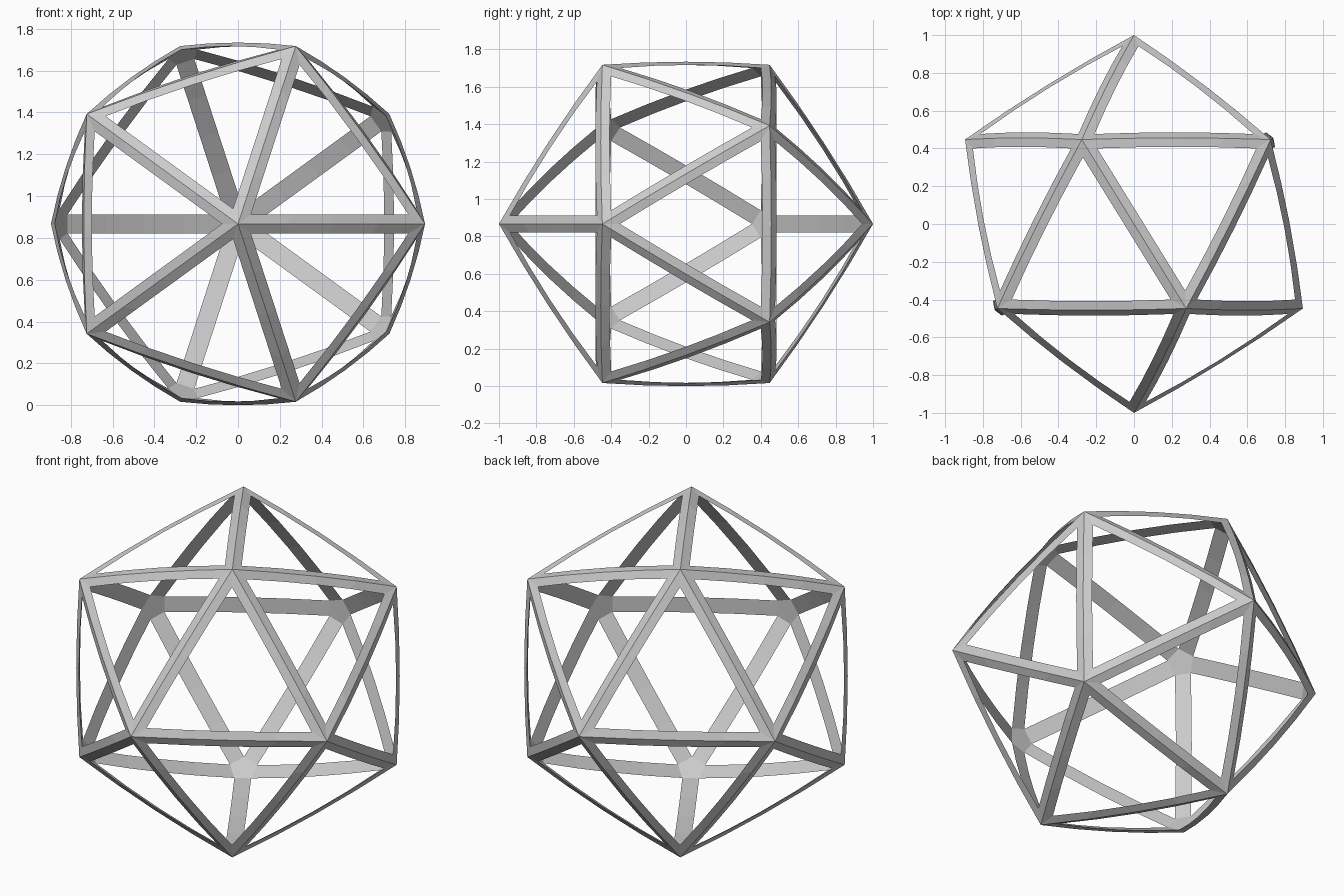
import bpy, bmesh
from math import cos, sin, pi, sqrt
from mathutils import Vector
from itertools import combinations

if "Cube" in bpy.data.objects:
    bpy.data.objects.remove(bpy.data.objects["Cube"])

INSET = 0.096    # corner of each triangular opening, measured from the vertex
BULGE = 0.0165   # outward bow of each strut at its middle
SEGS = 4
RISE = 0.867     # centre height

# icosahedron corners: poles on the y axis, two staggered rings
r, h = 2 / sqrt(5), 1 / sqrt(5)
pts = [Vector((0, -1, 0)), Vector((0, 1, 0))]
for i in range(5):
    a = i * 2 * pi / 5
    pts.append(Vector((r * cos(a), -h, r * sin(a))))
    pts.append(Vector((-r * cos(a), h, r * sin(a))))


def linked(p, q):
    return 0.1 < (p - q).length < 1.2


def opening_corner(v, centre):
    return v + (centre - v).normalized() * INSET


bm = bmesh.new()


def strut(a, b):
    # three rails: outer ridge and the two edges of the flat inner face
    rails = [(a, b)]
    for c in pts:
        if linked(a, c) and linked(b, c):
            centre = (a + b + c) / 3
            rails.append((opening_corner(a, centre), opening_corner(b, centre)))
    out = (a + b).normalized()
    rings = []
    for i in range(SEGS + 1):
        t = i / SEGS
        lift = out * BULGE * 4 * t * (1 - t)
        rings.append([bm.verts.new(p.lerp(q, t) + lift) for p, q in rails])
    for s, e in zip(rings, rings[1:]):
        for j in range(3):
            k = (j + 1) % 3
            bm.faces.new((s[j], s[k], e[k], e[j]))


for a, b in combinations(pts, 2):
    if linked(a, b):
        strut(a, b)

# weld the joints and close the inner pentagon at every corner
bmesh.ops.remove_doubles(bm, verts=bm.verts[:], dist=0.0005)
bmesh.ops.holes_fill(bm, edges=[e for e in bm.edges if e.is_boundary], sides=5)
bmesh.ops.recalc_face_normals(bm, faces=bm.faces[:])
bmesh.ops.translate(bm, verts=bm.verts[:], vec=(0, 0, RISE))

mesh = bpy.data.meshes.new("icosahedron_frame")
bm.to_mesh(mesh)
bm.free()
frame = bpy.data.objects.new("icosahedron_frame", mesh)
bpy.context.collection.objects.link(frame)
